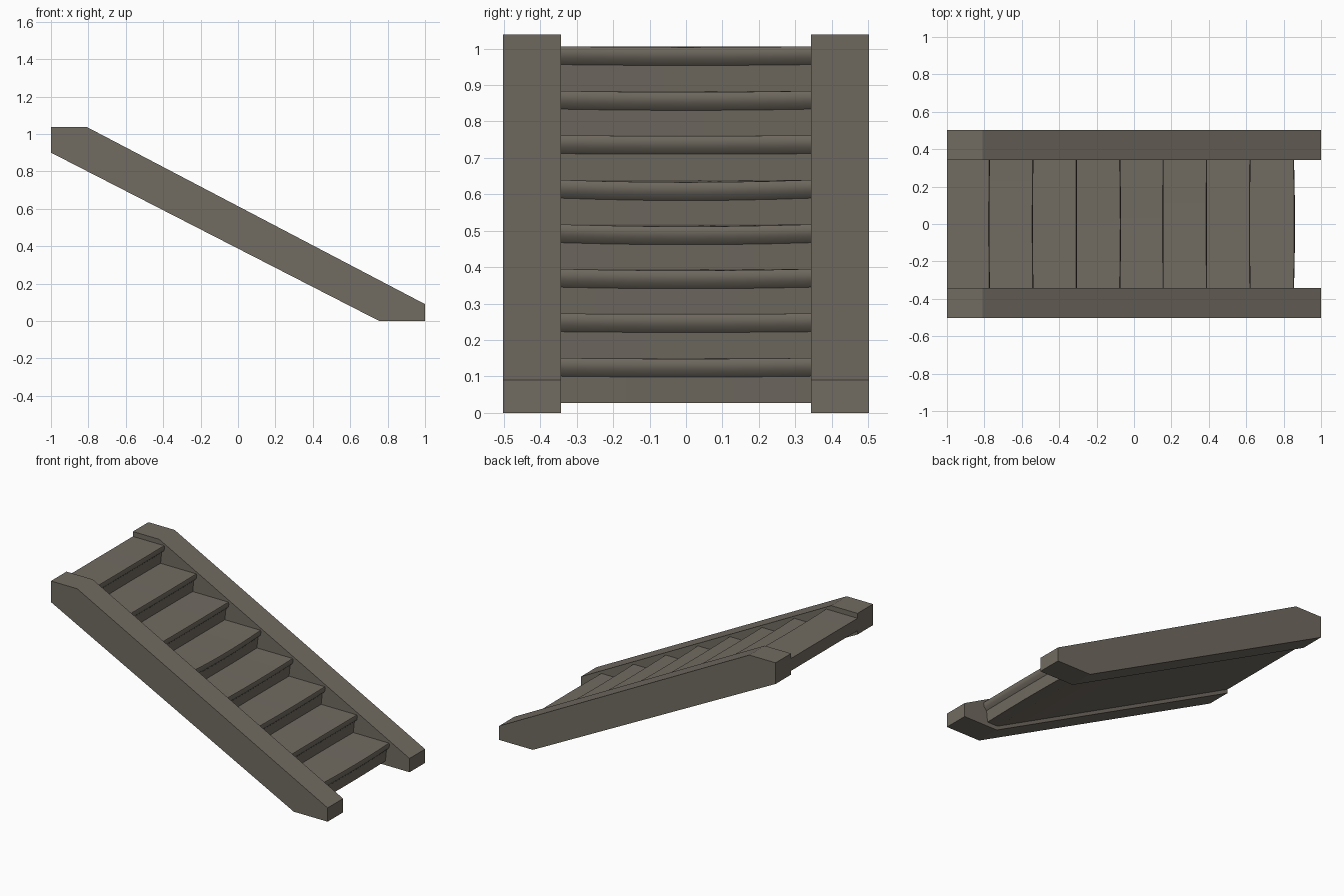
import bpy, bmesh, math, random

if "Cube" in bpy.data.objects:
    bpy.data.objects.remove(bpy.data.objects["Cube"])

random.seed(4)

stone = bpy.data.materials.new("weathered grey brown")
stone.diffuse_color = (0.165, 0.147, 0.119, 1)
stone.use_nodes = True
stone.node_tree.nodes["Principled BSDF"].inputs["Base Color"].default_value = stone.diffuse_color


def loft(name, sections):
    """Closed solid through matching cross-sections, capped at both ends."""
    bm = bmesh.new()
    rings = [[bm.verts.new(p) for p in s] for s in sections]
    n = len(rings[0])
    for a, b in zip(rings, rings[1:]):
        for i in range(n):
            j = (i + 1) % n
            bm.faces.new((a[i], a[j], b[j], b[i]))
    bm.faces.new(rings[0])
    bm.faces.new(rings[-1])
    bmesh.ops.recalc_face_normals(bm, faces=bm.faces)
    mesh = bpy.data.meshes.new(name)
    bm.to_mesh(mesh)
    bm.free()
    obj = bpy.data.objects.new(name, mesh)
    mesh.materials.append(stone)
    bpy.context.collection.objects.link(obj)
    return obj


# Side stringers
SIDE = [(-1, 0.90), (-1, 1.038), (-0.81, 1.038), (1, 0.09), (1, 0), (0.755, 0)]
for name, y0, y1 in (("front_stringer", -0.503, -0.343), ("back_stringer", 0.343, 0.503)):
    loft(name, [[(x, y, z) for x, z in SIDE] for y in (y0, y1)])

# Flight of eight worn steps with rounded, undercut nosings
STEPS, HALF = 8, 0.343
wear = [(random.uniform(0.001, 0.007), random.uniform(-0.004, 0.006)) for _ in range(STEPS)]


def flight_section(y):
    bow = 1 - (y / HALF) ** 2          # wear is deepest mid-step
    pts = [(-1, y, 1.006)]
    for i in range(STEPS):
        dip, push = wear[i]
        x = -0.77 + i * 0.2322 + push * bow
        z = 1.006 - i * 0.1222
        zw = z - dip * bow
        below = z - 0.1222 if i < STEPS - 1 else 0.027
        pts += [(x - 0.004, y, zw), (x, y, zw - 0.012), (x - 0.005, y, zw - 0.033),
                (x - 0.022, y, zw - 0.05), (x - 0.03, y, below)]
    return pts + [(0.75, y, 0.027), (-1, y, 0.925)]


flight = loft("steps", [flight_section(-HALF + 2 * HALF * k / 6) for k in range(7)])
bpy.context.view_layer.objects.active = flight
flight.select_set(True)
bpy.ops.object.shade_smooth_by_angle(angle=math.radians(35))
